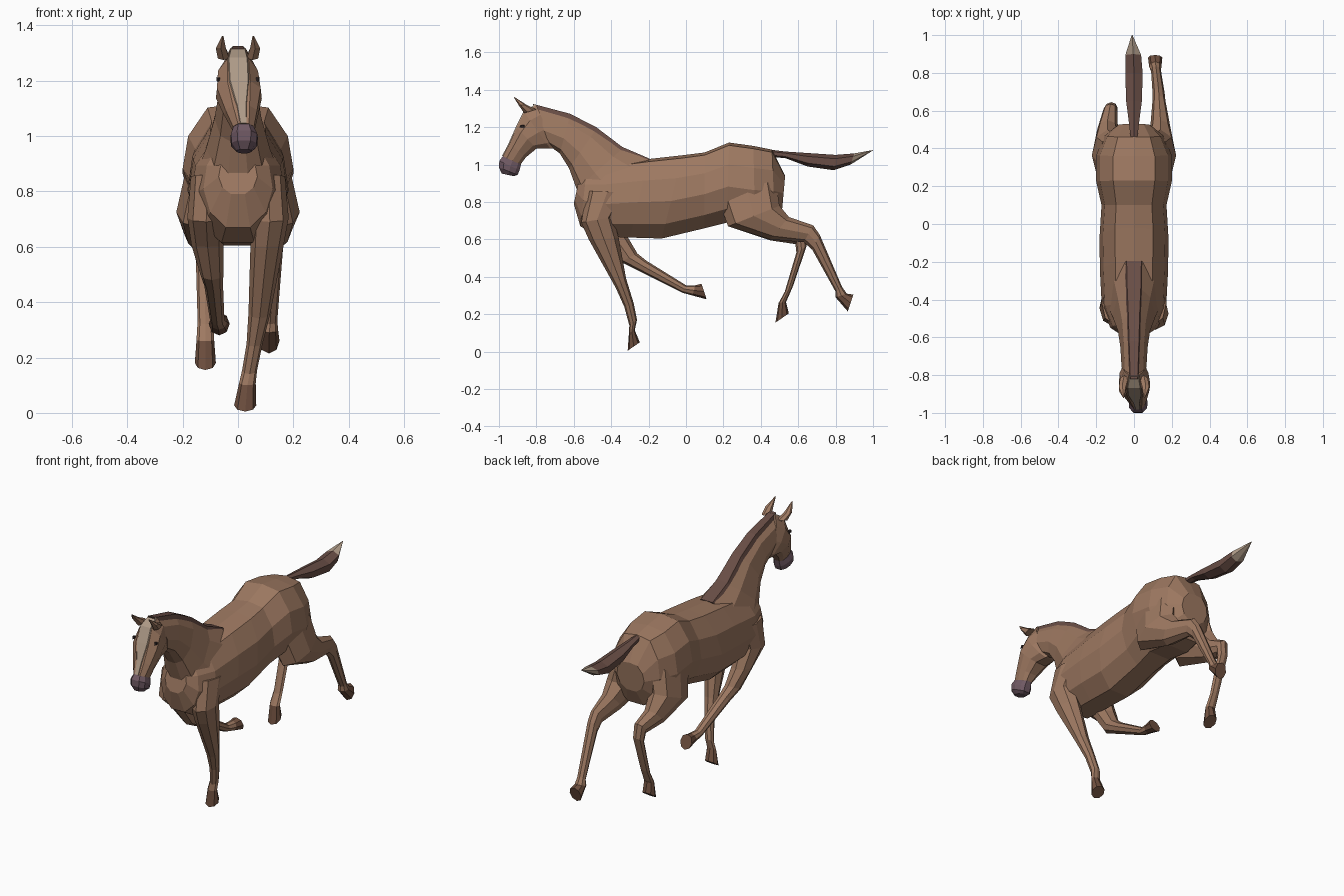
import bpy, bmesh
from math import sin, cos, pi
from mathutils import Vector


def material(name, r, g, b):
    m = bpy.data.materials.new(name)
    m.diffuse_color = (r, g, b, 1)
    return m


COAT = material("coat", .34, .19, .12)
DARK = material("dark_hair", .14, .075, .06)
NOSE = material("nose_skin", .16, .10, .125)
HOOF = material("hoof_horn", .16, .08, .05)
PALE = material("pale_hair", .42, .32, .24)
EYE = material("eye", .03, .02, .02)


def mirrored(half):
    return half + [(a, -b) for a, b in reversed(half) if abs(b) > 1e-4]


def polygon(n):
    return [(cos(2 * pi * i / n), sin(2 * pi * i / n)) for i in range(n)]


# Cross-sections as (along edge 1 to edge 2, sideways)
BARREL = mirrored([(1, 0), (.93, .55), (.45, .9), (-.1, 1), (-.65, .8), (-1, .35)])
NECK = mirrored([(1, .3), (.6, .75), (-.2, 1), (-.8, .75), (-1, .3)])
HEAD = mirrored([(1, .5), (.55, .95), (-.1, 1), (-.7, .75), (-1, .4)])
LIMB = polygon(8)
SLAB = [(1, .65), (-1, 1), (-1, -1), (1, -.65)]
DIAMOND = polygon(6)


def loft(name, sections, profile, mat):
    """Each section: y1, z1, y2, z2 of its two outline edges, centre x, half width."""
    bm = bmesh.new()
    rings = []
    for y1, z1, y2, z2, x, w in sections:
        mid = Vector((x, (y1 + y2) / 2, (z1 + z2) / 2))
        half = Vector((0, (y1 - y2) / 2, (z1 - z2) / 2))
        rings.append([bm.verts.new(mid + half * a + Vector((w * b, 0, 0))) for a, b in profile])
    n = len(profile)
    for r, s in zip(rings, rings[1:]):
        for i in range(n):
            bm.faces.new((r[i], r[(i + 1) % n], s[(i + 1) % n], s[i]))
    bm.faces.new(rings[0])
    bm.faces.new(rings[-1])
    bmesh.ops.recalc_face_normals(bm, faces=bm.faces)
    me = bpy.data.meshes.new(name)
    bm.to_mesh(me)
    bm.free()
    me.materials.append(mat)
    ob = bpy.data.objects.new(name, me)
    bpy.context.collection.objects.link(ob)
    return ob


def leg(name, sections):
    loft(name, sections[:-1], LIMB, COAT)
    loft(name + "_hoof", sections[-2:], LIMB, HOOF)


# Body from chest to rump
loft("body", [
    (-.57, .93, -.60, .79, 0, .07), (-.53, .98, -.565, .67, 0, .125),
    (-.42, 1.0, -.47, .615, 0, .17), (-.2, 1.03, -.3, .61, 0, .18),
    (-.02, 1.05, -.13, .605, 0, .183), (.1, 1.065, .1, .66, 0, .172),
    (.23, 1.118, .22, .69, 0, .2), (.36, 1.10, .37, .67, 0, .2),
    (.46, 1.08, .475, .68, 0, .155), (.53, .94, .515, .77, 0, .09)], BARREL, COAT)

# Neck and mane
loft("neck", [
    (-.2, 1.025, -.55, .76, 0, .15), (-.34, 1.085, -.585, .87, 0, .115),
    (-.48, 1.19, -.625, .98, 0, .085), (-.62, 1.26, -.675, 1.06, 0, .072),
    (-.80, 1.305, -.73, 1.10, 0, .066)], NECK, COAT)
loft("mane", [
    (-.195, 1.032, -.21, 1.0, 0, .06), (-.34, 1.094, -.36, 1.05, 0, .055),
    (-.48, 1.2, -.5, 1.15, 0, .046), (-.62, 1.272, -.63, 1.22, 0, .04),
    (-.82, 1.325, -.80, 1.28, 0, .03)], SLAB, DARK)

# Head, muzzle, blaze
loft("head", [
    (-.80, 1.318, -.70, 1.09, 0, .055), (-.865, 1.28, -.725, 1.085, 0, .076),
    (-.905, 1.2, -.80, 1.085, .003, .083), (-.945, 1.11, -.855, 1.04, .012, .06),
    (-.98, 1.045, -.885, 1.0, .02, .04)], HEAD, COAT)
loft("muzzle", [
    (-.975, 1.05, -.88, 1.01, .02, .036), (-.998, 1.02, -.89, .97, .022, .05),
    (-1.0, .985, -.9, .945, .022, .047), (-.985, .952, -.92, .938, .022, .028)], HEAD, NOSE)
loft("blaze", [
    (-.805, 1.322, -.80, 1.30, 0, .035), (-.869, 1.284, -.85, 1.26, 0, .05),
    (-.909, 1.203, -.89, 1.19, .004, .05), (-.949, 1.113, -.93, 1.1, .013, .024),
    (-.983, 1.047, -.965, 1.035, .02, .016)], SLAB, PALE)

# Ears and eyes, one per side
for side, s in (("left", -1), ("right", 1)):
    loft(side + "_ear", [
        (-.865, 1.275, -.80, 1.295, .052 * s, .024), (-.895, 1.318, -.85, 1.318, .062 * s, .021),
        (-.922, 1.362, -.915, 1.36, .055 * s, .003)], DIAMOND, COAT)
    loft(side + "_eye", [
        (-.892, 1.198, -.855, 1.2, .072 * s, .006), (-.885, 1.212, -.865, 1.212, .072 * s, .008),
        ], DIAMOND, EYE)

# Front legs: right one planted, left one folded
leg("right_front_leg", [
    (-.53, .86, -.31, .85, .11, .06), (-.56, .69, -.39, .72, .115, .068),
    (-.52, .60, -.36, .61, .105, .06), (-.375, .34, -.32, .39, .078, .04),
    (-.33, .24, -.28, .26, .06, .029), (-.303, .14, -.262, .17, .042, .027),
    (-.305, .10, -.274, .115, .034, .03), (-.312, .005, -.247, .05, .026, .04)])
leg("left_front_leg", [
    (-.53, .86, -.31, .85, -.11, .06), (-.54, .69, -.35, .72, -.115, .068),
    (-.44, .60, -.31, .61, -.11, .058), (-.35, .48, -.26, .525, -.095, .042),
    (-.26, .435, -.21, .485, -.088, .034), (-.02, .315, .0, .355, -.075, .026),
    (.035, .30, .05, .355, -.07, .03), (.11, .28, .083, .363, -.068, .038)])

# Hind legs: right one stretched back, left one flexed
leg("right_hind_leg", [
    (.17, .82, .48, .92, .11, .08), (.225, .67, .5, .78, .14, .083),
    (.45, .60, .55, .72, .14, .055), (.63, .585, .68, .675, .132, .034),
    (.675, .545, .715, .625, .13, .032), (.8, .32, .835, .345, .116, .026),
    (.80, .29, .86, .31, .113, .032), (.865, .215, .895, .305, .112, .038)])
leg("left_hind_leg", [
    (.17, .82, .48, .92, -.11, .08), (.225, .67, .5, .78, -.14, .083),
    (.45, .595, .55, .70, -.14, .055), (.585, .575, .635, .65, -.125, .036),
    (.59, .53, .645, .565, -.12, .032), (.528, .32, .57, .345, -.118, .028),
    (.495, .26, .535, .265, -.118, .032), (.478, .155, .55, .205, -.118, .038)])

# Tail with a pale tip
loft("tail", [
    (.45, 1.08, .46, 1.04, 0, .02), (.53, 1.07, .53, 1.035, 0, .03),
    (.65, 1.062, .65, .99, 0, .048), (.8, 1.052, .79, .97, 0, .053),
    (.9, 1.06, .88, 1.0, -.004, .048)], DIAMOND, DARK)
loft("tail_tip", [
    (.9, 1.06, .88, 1.0, -.004, .048), (1.0, 1.078, .995, 1.073, -.01, .003)], DIAMOND, PALE)
